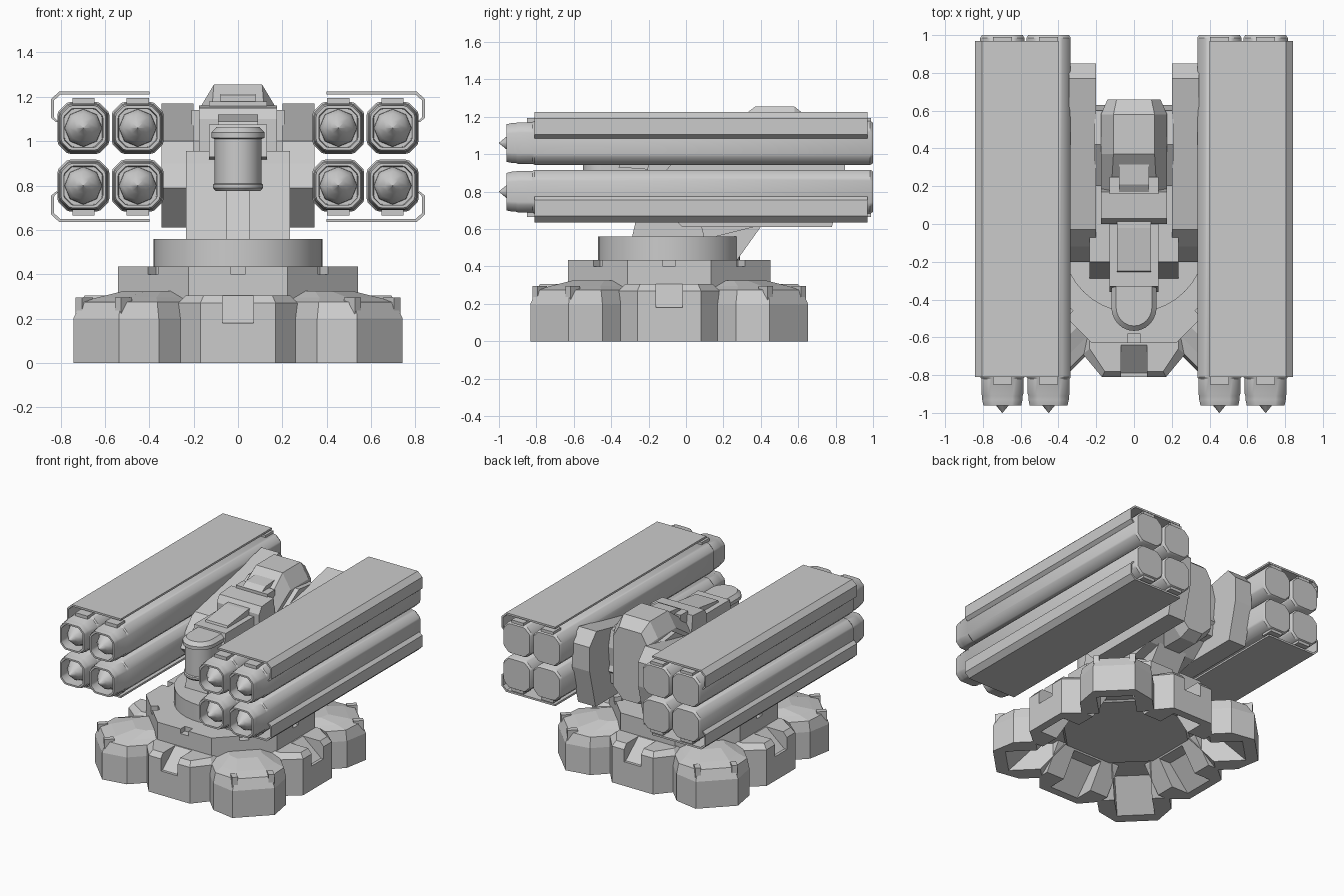
import bpy, bmesh
from math import sin, cos, pi, radians
from mathutils import Matrix

if "Cube" in bpy.data.objects:
    bpy.data.objects.remove(bpy.data.objects["Cube"])

CY = -0.09  # turntable centre in y


def finish(name, bm, smooth=0):
    bmesh.ops.recalc_face_normals(bm, faces=bm.faces)
    me = bpy.data.meshes.new(name)
    bm.to_mesh(me)
    bm.free()
    ob = bpy.data.objects.new(name, me)
    bpy.context.collection.objects.link(ob)
    if smooth:
        bpy.ops.object.select_all(action='DESELECT')
        bpy.context.view_layer.objects.active = ob
        ob.select_set(True)
        bpy.ops.object.shade_smooth_by_angle(angle=radians(smooth))
    return ob


def loft(name, rings, smooth=0):
    """Skin a list of equal-length 3D rings and cap both ends."""
    bm = bmesh.new()
    vs = [[bm.verts.new(p) for p in r] for r in rings]
    n = len(vs[0])
    for a, b in zip(vs, vs[1:]):
        for i in range(n):
            j = (i + 1) % n
            bm.faces.new((a[i], a[j], b[j], b[i]))
    bm.faces.new(vs[0])
    bm.faces.new(vs[-1])
    return finish(name, bm, smooth)


def side_prism(name, prof, x0, x1):
    """Extrude a (y, z) profile along x."""
    return loft(name, [[(x, y, z) for y, z in prof] for x in (x0, x1)])


def box(name, x0, x1, y0, y1, z0, z1):
    return side_prism(name, [(y0, z0), (y1, z0), (y1, z1), (y0, z1)], x0, x1)


def cut(ob, cutter):
    m = ob.modifiers.new('cut', 'BOOLEAN')
    m.operation, m.solver, m.object = 'DIFFERENCE', 'EXACT', cutter
    bpy.context.view_layer.update()
    me = bpy.data.meshes.new_from_object(
        ob.evaluated_get(bpy.context.evaluated_depsgraph_get()))
    ob.modifiers.clear()
    ob.data = me
    bpy.data.objects.remove(cutter)


def turn(ob, angle):
    ob.data.transform(Matrix.Translation((0, CY, 0)) @ Matrix.Rotation(angle, 4, 'Z'))


def lobe_ring(z, inner, c, e, w, t):
    return [(u, v, z) for u, v in
            ((inner, -w), (c, -w), (e, -t), (e, t), (c, w), (inner, w))]


def circle(r, z, n, off=0.0):
    return [(r * cos(2 * pi * (i + off) / n), CY + r * sin(2 * pi * (i + off) / n), z)
            for i in range(n)]


# Base feet, hollow underneath: notched ones on the axes, domed ones on the diagonals
for k in range(4):
    ob = loft('notched_foot', [lobe_ring(0, .52, .60, .72, .27, .17),
                               lobe_ring(.19, .40, .60, .72, .27, .17),
                               lobe_ring(.27, .40, .60, .72, .27, .17),
                               lobe_ring(.305, .40, .57, .69, .235, .155)])
    notch = loft('notch_cutter', [[(.55, v, .305), (.57, v, .33), (.8, v, .33), (.8, v, .18),
                                   (.70, v, .18)] for v in (-.07, .07)])
    cut(ob, notch)
    cut(ob, loft('cavity_cutter', [[(.3, v, -.1), (.66, v, -.1), (.66, v, 0), (.50, v, .18),
                                    (.3, v, .18)] for v in (-.12, .12)]))
    turn(ob, k * pi / 2)
    a = pi / 4 + k * pi / 2
    ob = loft('domed_foot', [lobe_ring(0, .60, .755, .905, .25, .145),
                             lobe_ring(.20, .42, .755, .905, .25, .145),
                             lobe_ring(.275, .42, .75, .875, .235, .125),
                             lobe_ring(.295, .42, .70, .80, .18, .10),
                             lobe_ring(.325, .42, .60, .66, .11, .07)])
    cut(ob, loft('cavity_cutter', [[(.3, v, -.1), (.82, v, -.1), (.82, v, 0), (.62, v, .2),
                                    (.3, v, .2)] for v in (-.13, .13)]))
    turn(ob, a)
    for s in (-1, 1):
        turn(box('foot_clamp', .82, .89, s * .125 - .02, s * .125 + .02, .1, .295), a)

# Octagonal hub and turntable
hub = loft('hub', [circle(r, z, 8, .5) for r, z in ((.45, .19), (.585, .28), (.585, .435))])
for k in range(8):
    c = box('slot_cutter', .49, .65, -.032, .032, .40, .5)
    turn(c, k * pi / 4)
    cut(hub, c)
loft('turntable', [circle(.38, .42, 40), circle(.38, .56, 40)], 30)

# Leaning pedestal
side_prism('pedestal', [(-.28, .55), (-.16, .90), (-.03, .95), (.58, .95), (.63, .82),
                        (.40, .62), (.12, .55)], -.20, .20)
side_prism('rear_strut', [(.0, .5), (.27, .43), (.42, .64), (.15, .66)], -.12, .12)
for s in (-1, 1):
    side_prism('pedestal_cheek', [(-.29, .55), (-.21, .90), (-.2, .955), (0, .955), (.1, .55)],
               s * .05, s * .235)


# Armoured head
def head_ring(y, hw, z0, z1, c):
    return [(x, y, z) for x, z in ((-hw, z0 + c), (-hw + c, z0), (hw - c, z0), (hw, z0 + c),
                                   (hw, z1 - c), (hw - .6 * c, z1), (-hw + .6 * c, z1),
                                   (-hw, z1 - c))]


loft('head', [head_ring(.06, .175, .76, 1.02, .08), head_ring(.37, .175, .62, 1.255, .11),
              head_ring(.58, .175, .62, 1.255, .11), head_ring(.66, .14, .66, 1.19, .08)])
side_prism('head_back_plate', [(.2, .7), (.2, 1.0), (.42, 1.14), (.6, 1.12), (.63, 1.0),
                               (.60, .72)], -.21, .21)

# Sensor snout: round-nosed upright block with stepped housings behind


def snout_ring(z, r):
    arc = [(r * cos(t), -.44 + r * sin(t) * 1.05, z)
           for t in (pi + pi * i / 12 for i in range(13))]
    return arc + [(r, .1, z), (-r, .1, z)]


loft('sensor_snout', [snout_ring(z, r) for z, r in
                      ((.775, .10), (.79, .113), (.805, .113), (.81, .105), (1.01, .105),
                       (1.015, .12), (1.04, .12), (1.065, .095))], 35)
side_prism('snout_cover', [(-.28, 1.0), (-.25, 1.09), (-.02, 1.12), (.1, 1.12), (.1, .85),
                           (-.2, .85)], -.09, .09)
side_prism('snout_collar', [(-.36, .93), (-.33, 1.075), (.05, 1.075), (.05, .9)], -.13, .13)
side_prism('sensor_housing', [(0, .92), (0, 1.10), (.03, 1.15), (.17, 1.16), (.2, .92)],
           -.175, .175)
side_prism('sensor_bridge', [(.15, 1.0), (.17, 1.18), (.21, 1.205), (.33, 1.215),
                             (.40, 1.0)], -.08, .08)
box('bridge_foot', -.13, .13, .16, .25, 1.0, 1.18)


# Launch tubes
def tube_ring(cx, cz, y, h):
    """Chamfered square section with slightly eased corners."""
    quarter = [(1, .5), (.96, .64), (.64, .96), (.5, 1)]
    pts = []
    for _ in range(4):
        pts += [(cx + h * a, y, cz + h * b) for a, b in quarter]
        quarter = [(-b, a) for a, b in quarter]
    return pts


ARM = [(-.03, 1.0), (.77, 1.17), (.85, 1.08), (.85, .9), (.78, .612), (-.02, .612),
       (-.2, .79), (-.12, .9)]
COVER = [(.40, 1.225), (.805, 1.225), (.842, 1.19), (.842, 1.105), (.818, 1.085),
         (.812, 1.09), (.830, 1.11), (.830, 1.184), (.80, 1.211), (.40, 1.211)]
for s in (-1, 1):
    side_prism('support_arm', ARM, s * .2, s * .345)
    for up in (1, -1):
        # Bent outer cover, mirrored about the pod's mid height
        loft('pod_cover', [[(s * x, y, .93 + up * (z - .93)) for x, z in COVER]
                           for y in (-.81, .97)])
        for cx in (.452, .697):
            cz = .93 + up * .13
            X = s * cx
            loft('launch_tube', [tube_ring(X, cz, y, h) for y, h in
                                 ((1.0, .108), (.985, .117), (-.81, .117), (-.82, .111),
                                  (-.90, .111), (-.91, .107), (-.93, .107), (-.96, .10),
                                  (-.96, .088), (-.87, .085))], 32)
            # Eight-sided missile nose with pointed tip
            loft('missile_nose', [[(X + r * cos(i * pi / 4), y, cz + r * sin(i * pi / 4))
                                   for i in range(8)]
                                  for y, r in ((-.86, .086), (-.89, .084), (-.925, .066),
                                               (-.96, .034), (-1.0, .001))], 50)
            # Clips joining tube and cover, front and rear
            za = cz + up * .10
            zb = .93 + up * .265
            for y0, y1 in ((-.85, -.76), (.90, .99)):
                box('tube_clip', X - .05, X + .05, y0, y1, min(za, zb), max(za, zb))
